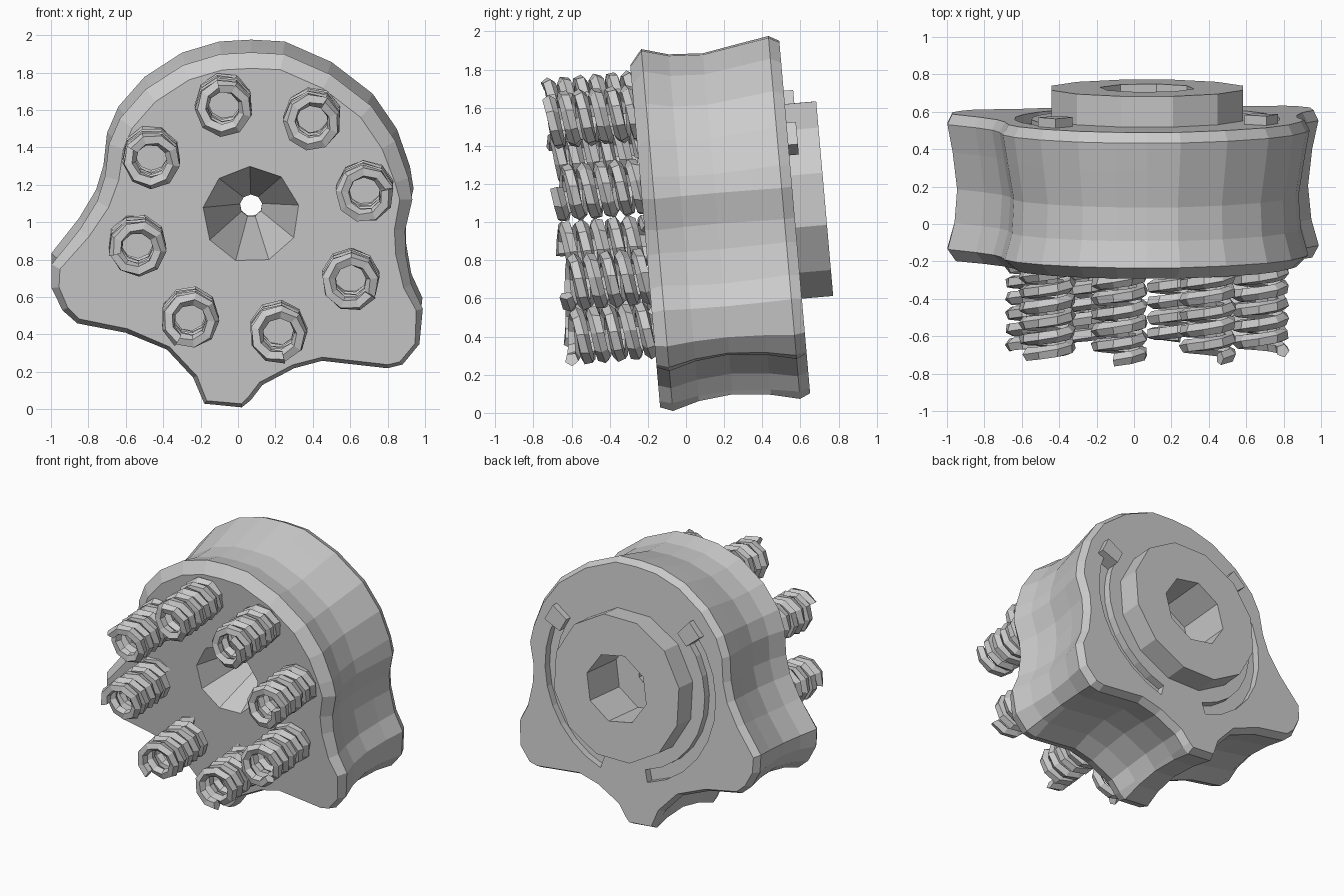
import bpy, bmesh
from math import sin, cos, pi, radians
from mathutils import Matrix, Vector

if "Cube" in bpy.data.objects:
    bpy.data.objects.remove(bpy.data.objects["Cube"])

# Everything is modelled around the hub axis (local y), then tilted into place
PLACE = Matrix.Translation((0.07, 0, 1.06)) @ Matrix.Rotation(radians(5), 4, 'X')


def skin(name, rings, closed=False):
    """Join equally sized point rings into one solid object."""
    bm = bmesh.new()
    rows = [[bm.verts.new(p) for p in r] for r in rings]
    n = len(rows[0])
    for k in range(len(rows) - (0 if closed else 1)):
        a, b = rows[k], rows[(k + 1) % len(rows)]
        for i in range(n):
            j = (i + 1) % n
            bm.faces.new((a[i], a[j], b[j], b[i]))
    if not closed:
        bm.faces.new(rows[0])
        bm.faces.new(rows[-1])
    bmesh.ops.recalc_face_normals(bm, faces=bm.faces)
    me = bpy.data.meshes.new(name)
    bm.to_mesh(me)
    bm.free()
    ob = bpy.data.objects.new(name, me)
    bpy.context.collection.objects.link(ob)
    ob.matrix_world = PLACE
    return ob


def circle(r, y, n, turn=0.0):
    return [(r * cos(2 * pi * i / n + turn), y, r * sin(2 * pi * i / n + turn)) for i in range(n)]


def arc_bar(name, a0, a1, r0, r1, y0, y1, steps):
    rings = []
    for k in range(steps + 1):
        a = radians(a0 + (a1 - a0) * k / steps)
        rings.append([(r * cos(a), y, r * sin(a)) for r, y in ((r0, y0), (r1, y0), (r1, y1), (r0, y1))])
    return skin(name, rings)


def cut(ob, cutter):
    m = ob.modifiers.new("cut", 'BOOLEAN')
    m.operation, m.solver, m.object = 'DIFFERENCE', 'EXACT', cutter
    bpy.context.view_layer.objects.active = ob
    bpy.ops.object.modifier_apply(modifier=m.name)


# Grip body: lobed outline swept along a spool-like profile
outline = [Vector(p) for p in [
    (-.05, -1.04), (-.25, -1.02), (-.31, -.88), (-.45, -.73), (-.67, -.64), (-.93, -.59),
    (-1.01, -.52), (-1.07, -.40), (-1.07, -.27), (-.92, -.08), (-.83, .07), (-.79, .2),
    (-.77, .375), (-.71, .515), (-.57, .675), (-.37, .805), (-.17, .865), (0, .875),
    (.18, .865), (.43, .755), (.65, .585), (.78, .395), (.85, .195), (.87, .075),
    (.83, -.09), (.83, -.21), (.86, -.38), (.92, -.51), (.9, -.7), (.81, -.81),
    (.73, -.83), (.38, -.79), (.23, -.83), (.06, -.92), (0, -1.0)]]


def inset_ring(y, low, high):
    """Outline moved inwards by low at the bottom, blending to high at the top."""
    n, ring = len(outline), []
    for i, p in enumerate(outline):
        t = outline[(i + 1) % n] - outline[i - 1]
        inward = Vector((t.y, -t.x)).normalized()
        f = min(1, max(0, (p.y + 0.7) / 1.0))
        q = p + inward * (low + (high - low) * f)
        ring.append((q.x, y, q.y))
    return ring


body = skin("grip_body", [
    inset_ring(-.225, .025, .09), inset_ring(-.16, 0, .01), inset_ring(-.02, .04, .05),
    inset_ring(.16, .06, .06), inset_ring(.36, .04, .025), inset_ring(.51, .005, 0),
    inset_ring(.565, .03, .03)])

# Raised hub on the back
hub = skin("back_hub", [circle(.53, .5, 12, .26), circle(.53, .73, 12, .26)])

# Bore: funnel at the front, faceted socket at the back
bore = skin("bore_cutter", [circle(.272, -.26, 9, .2), circle(.06, .33, 9, .2), circle(.06, .40, 9, .2)])
socket = skin("socket_cutter", [circle(.255, .38, 8, .2), circle(.255, .8, 8, .2)])
for part in (body, hub):
    cut(part, socket)
cut(body, bore)

# Curved grooves with stop blocks on the back face
slots = [("left", 135, 255), ("right", 28, -73)]
cutters = [bore, socket]
for side, a0, a1 in slots:
    groove = arc_bar(side + "_groove_cutter", a0, a1, .62, .71, .51, .65, 9)
    cut(body, groove)
    cutters.append(groove)
    arc_bar(side + "_stop_block", a0 - 5, a0 + 5, .62, .76, .5, .615, 1)
for c in cutters:
    bpy.data.objects.remove(c)

# Coil springs around the front face
PITCH, TURNS, STEPS = .084, 5.5, 9


def spring(index):
    a = radians(13.5 + 45 * index)
    cx, cz = .625 * cos(a), .625 * sin(a)
    rings = []
    for k in range(int(TURNS * STEPS) + 1):
        t = k / STEPS
        ang = a - 2 * pi * t
        ring = []
        for s in range(5):
            b = 2 * pi * s / 5 + t * 2
            r = .12 + .037 * cos(b)
            ring.append((cx + r * cos(ang), -.665 + PITCH * t + .037 * sin(b), cz + r * sin(ang)))
        rings.append(ring)
    skin("spring_%d" % (index + 1), rings)


for i in range(8):
    spring(i)
